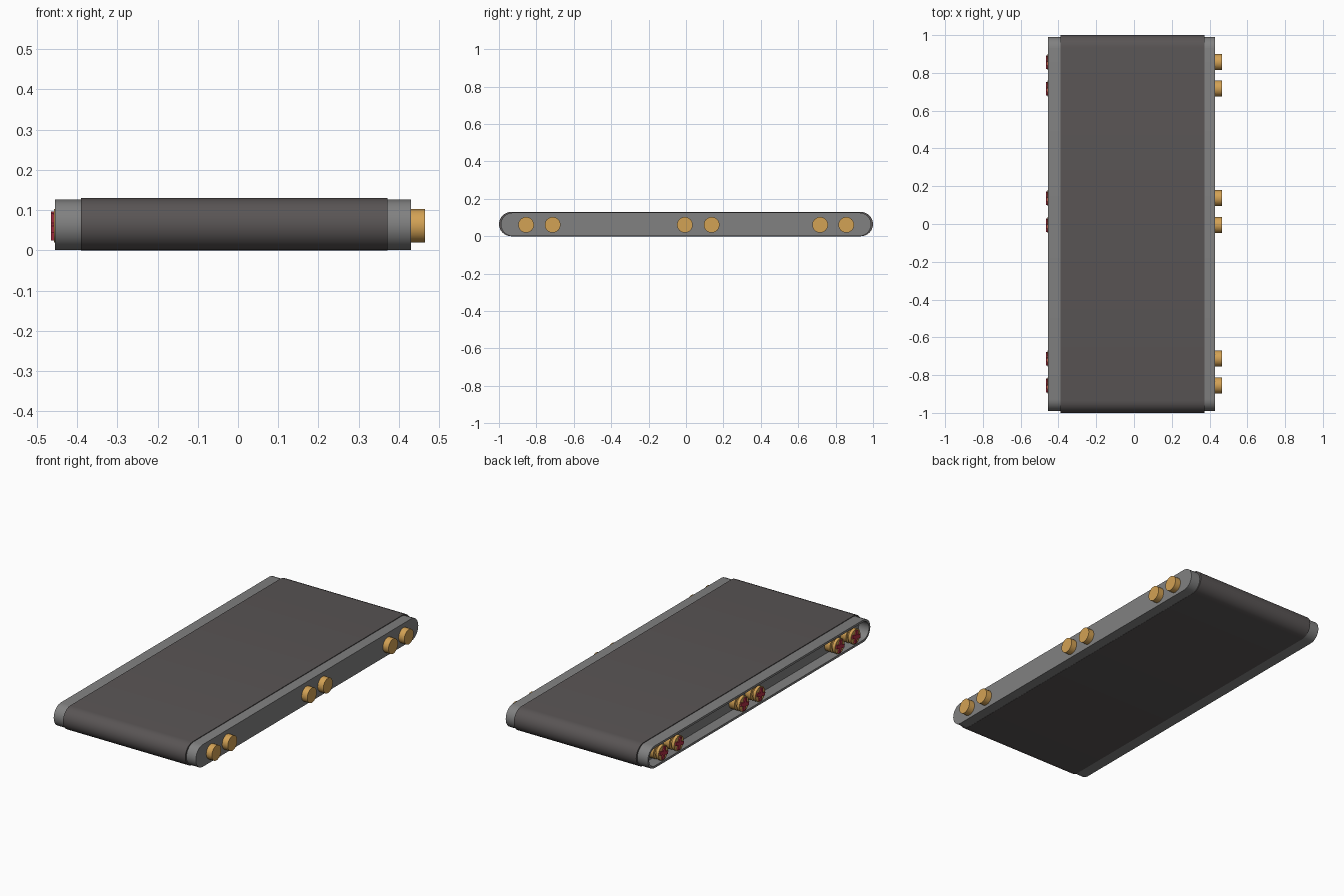
import bpy, bmesh
from math import pi, sin, cos

if "Cube" in bpy.data.objects:
    bpy.data.objects.remove(bpy.data.objects["Cube"])


def material(name, rgb):
    m = bpy.data.materials.new(name)
    m.diffuse_color = (*rgb, 1)
    m.use_nodes = True
    m.node_tree.nodes["Principled BSDF"].inputs["Base Color"].default_value = m.diffuse_color
    return m


DARK = material("dark_rubber", (0.10, 0.09, 0.09))
STEEL = material("steel", (0.22, 0.22, 0.22))
BRASS = material("brass", (0.65, 0.36, 0.09))
RED = material("red", (0.45, 0.03, 0.06))


def stadium(x, half, rz, ry, zc, n=12):
    """Rounded-end side outline in the plane at x."""
    pts = []
    for s in (1, -1):
        for i in range(n + 1):
            a = -pi / 2 + pi * i / n
            pts.append((x, s * (half - ry + ry * cos(a)), zc + s * rz * sin(a)))
    return pts


def ring(x, radii, y, z, n):
    """Ring about the x axis; radii repeat around it."""
    return [(x, y + radii[i % len(radii)] * cos(2 * pi * i / n),
             z + radii[i % len(radii)] * sin(2 * pi * i / n)) for i in range(n)]


def loft(name, loops, mat):
    """Skin the loops in order and cap both ends."""
    bm = bmesh.new()
    rows = [[bm.verts.new(p) for p in loop] for loop in loops]
    n = len(rows[0])
    for a, b in zip(rows, rows[1:]):
        for i in range(n):
            j = (i + 1) % n
            bm.faces.new((a[i], a[j], b[j], b[i]))
    bm.faces.new(rows[0])
    bm.faces.new(rows[-1])
    bmesh.ops.recalc_face_normals(bm, faces=bm.faces)
    me = bpy.data.meshes.new(name)
    bm.to_mesh(me)
    bm.free()
    ob = bpy.data.objects.new(name, me)
    bpy.context.collection.objects.link(ob)
    me.materials.append(mat)
    bpy.ops.object.select_all(action='DESELECT')
    ob.select_set(True)
    bpy.context.view_layer.objects.active = ob
    bpy.ops.object.shade_smooth_by_angle(angle=0.6)
    return ob


# conveyor belt
loft("belt", [stadium(x, 1.0, 0.065, 0.065, 0.065) for x in (-0.39, 0.372)], DARK)

# both side rails face the same way: open tray towards -x, solid plate towards +x
WIDTH = 0.075
AXLES = (-0.855, -0.713, -0.006, 0.137, 0.717, 0.857)
KNOB = [(-0.003, 0.022), (-0.003, 0.042), (0.014, 0.042), (0.014, 0.027),
        (0.028, 0.027), (0.028, 0.042), (0.110, 0.042)]
for side, x0 in (("left", -0.455), ("right", 0.43 - WIDTH)):
    loft(side + "_rail", [
        stadium(x0 + WIDTH, 0.99, 0.0625, 0.0625, 0.0635),
        stadium(x0, 0.99, 0.0625, 0.0625, 0.0635),
        stadium(x0, 0.978, 0.0505, 0.0505, 0.0635),
        stadium(x0 + WIDTH - 0.012, 0.978, 0.0505, 0.0505, 0.0635)], STEEL)
    for k, y in enumerate(AXLES):
        # grooved axle with a red cross on its inner end
        loft(f"{side}_axle_{k}", [ring(x0 + x, (r,), y, 0.061, 24) for x, r in KNOB], BRASS)
        loft(f"{side}_cross_{k}", [ring(x0 + x, (0.036, 0.036, 0.014), y, 0.061, 12)
                                   for x in (-0.010, 0.0)], RED)
